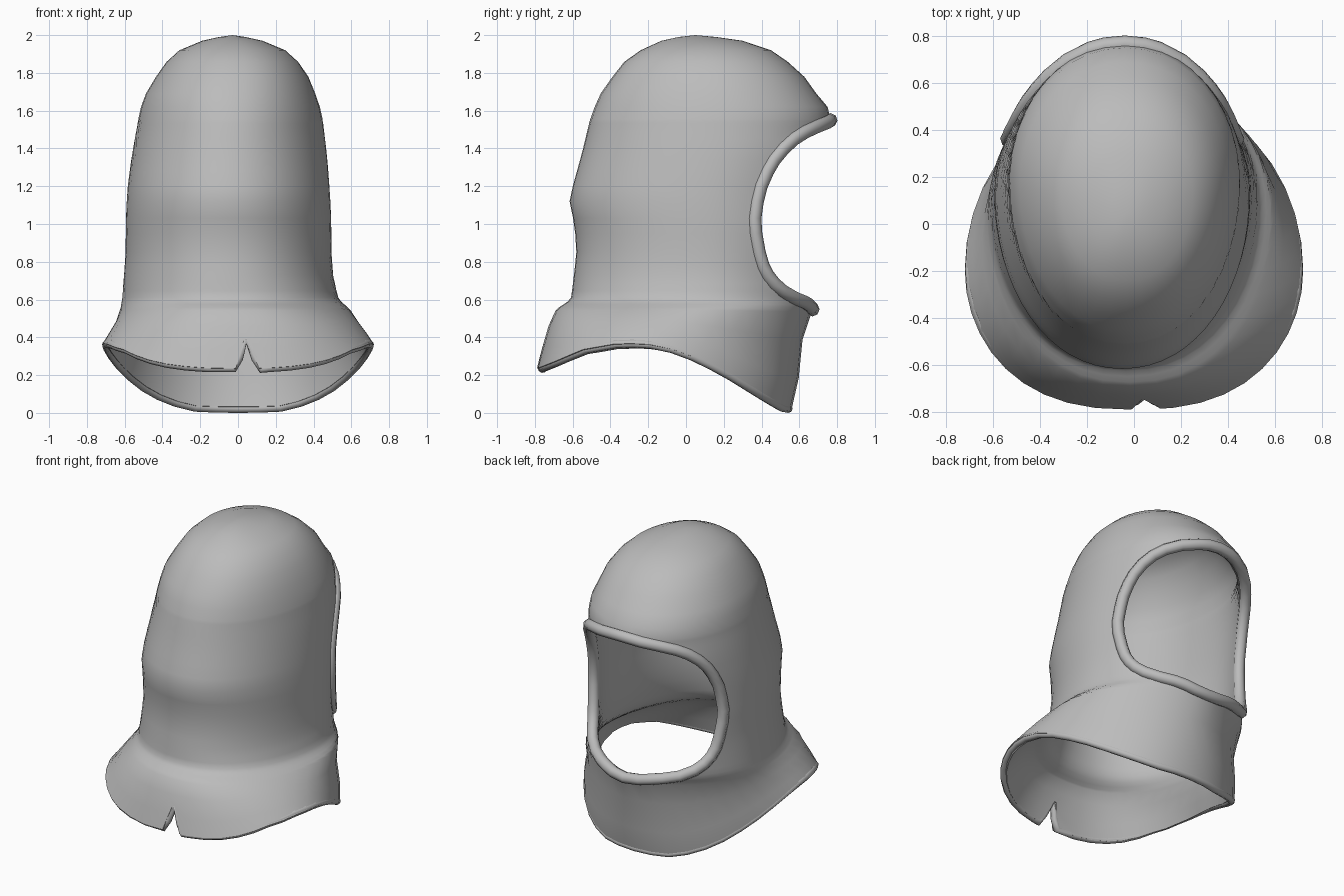
import bpy, bmesh, math

if "Cube" in bpy.data.objects:
    bpy.data.objects.remove(bpy.data.objects["Cube"])

N = 40            # steps around each ring

grey = bpy.data.materials.new("knit_grey")
grey.diffuse_color = (0.5, 0.5, 0.5, 1)
grey.use_nodes = True
grey.node_tree.nodes["Principled BSDF"].inputs["Base Color"].default_value = grey.diffuse_color


def interp(table, v):
    """Piecewise linear lookup in (key, value) pairs sorted by key."""
    if v <= table[0][0]:
        return table[0][1]
    for (a, p), (b, q) in zip(table, table[1:]):
        if v <= b:
            return p + (q - p) * (v - a) / (b - a)
    return table[-1][1]


# Hem height along y, and depth of the face opening edge along z
HEM = [(-.79, .235), (-.7, .27), (-.55, .335), (-.35, .37), (-.15, .36), (0, .315),
       (.2, .22), (.4, .10), (.52, .03), (.56, .023)]
OPEN = [(.548, .67), (.558, .66), (.575, .645), (.59, .62), (.61, .57), (.645, .51), (.685, .465),
        (.73, .43), (.78, .405), (.85, .385), (.95, .367), (1.03, .362), (1.12, .375), (1.2, .395),
        (1.28, .43), (1.34, .465), (1.4, .515), (1.45, .57), (1.485, .625), (1.515, .69),
        (1.535, .74), (1.545, .757), (1.55, .765)]
# Roundness of the front and back of the rings along z (lower is blunter)
FRONT = [(.5, 1.15), (.75, 1.15), (1.0, 1.05), (1.4, .97), (1.6, .97), (1.9, .9)]
BACK = [(.5, .85), (.7, .95), (1.5, .97), (1.8, .9)]

# Collar rings: blend from hem (0) to neck (1), back y, front y, half width, centre x, bluntness
COLLAR = [(0, -.79, .56, .72, 0, .95), (.3, -.765, .60, .69, 0, 1.0), (.7, -.73, .615, .64, -.005, 1.1)]
# Head sizes: z, back y, front y, half width, centre x
HEAD = [(.548, -.69, .67, .61, -.015), (.60, -.61, .69, .575, -.04), (.72, -.595, .70, .555, -.05),
        (.85, -.58, .71, .545, -.05), (1.0, -.59, .72, .545, -.05), (1.12, -.62, .73, .54, -.05),
        (1.2, -.60, .74, .535, -.05), (1.38, -.55, .765, .515, -.045), (1.55, -.51, .765, .49, -.04),
        (1.62, -.485, .755, .475, -.04), (1.69, -.455, .69, .45, -.04), (1.78, -.39, .63, .405, -.03),
        (1.86, -.33, .54, .35, -.03), (1.92, -.24, .45, .28, -.03), (1.97, -.13, .30, .16, -.03),
        (1.99, -.04, .16, .07, -.03)]


def ring(back, front, half, cx, edge, mid, pf, pb):
    """Egg-shaped ring from the front edge, round the back, to the other front edge."""
    c = back + (front - back) * mid
    start = 0
    if edge is not None and edge < front - 1e-5:
        start = math.acos((edge - c) / (front - c))
    pts = []
    for i in range(N + 1):
        t = start + (2 * math.pi - 2 * start) * i / N
        r, p = (front - c, pf) if math.cos(t) > 0 else (c - back, pb)
        s = math.sin(t) if 0 < i < N or start else 0
        pts.append((cx + half * math.copysign(abs(s) ** p, s), c + r * math.cos(t)))
    return pts


def tube(name, path, radius):
    """Closed round roll along a path."""
    cu = bpy.data.curves.new(name, 'CURVE')
    cu.dimensions = '3D'
    cu.bevel_depth = radius
    cu.bevel_resolution = 2
    sp = cu.splines.new('POLY')
    sp.points.add(len(path) - 1)
    for p, co in zip(sp.points, path):
        p.co = (*co, 1)
    sp.use_cyclic_u = True
    ob = bpy.data.objects.new(name, cu)
    bpy.context.collection.objects.link(ob)
    cu.materials.append(grey)
    bpy.context.view_layer.objects.active = ob
    ob.select_set(True)
    bpy.ops.object.convert(target='MESH')
    bpy.ops.object.shade_smooth_by_angle(angle=math.radians(60))
    bpy.context.object.select_set(False)


rows, rim_r, rim_l = [], [], []
for t, b, f, w, cx, pf in COLLAR:
    rows.append([(x, y, interp(HEM, y) * (1 - t) + .548 * t)
                 for x, y in ring(b, f, w, cx, None, .44 + .07 * t, pf, .8)])
levels = sorted({o[0] for o in OPEN} | {h[0] for h in HEAD if not .56 < h[0] < 1.54})
for z in levels:
    size = [interp([(h[0], h[k]) for h in HEAD], z) for k in range(1, 5)]
    inside = OPEN[0][0] <= z <= OPEN[-1][0]
    row = [(x, y, z) for x, y in ring(*size, interp(OPEN, z) if inside else None, .54,
                                      interp(FRONT, z), interp(BACK, z))]
    rows.append(row)
    if inside:
        rim_r.append(row[0])
        rim_l.append(row[-1])

# Hood shell
bm = bmesh.new()
grid = [[bm.verts.new(p) for p in row] for row in rows]
for a, b in zip(grid, grid[1:]):
    for i in range(N):
        bm.faces.new((a[i], b[i], b[i + 1], a[i + 1]))
apex = bm.verts.new((-.03, .05, 2.0))
for i in range(N):
    bm.faces.new((grid[-1][i], apex, grid[-1][i + 1]))
bmesh.ops.remove_doubles(bm, verts=bm.verts, dist=.0005)
# soften the surface without moving the open edges
bmesh.ops.smooth_vert(bm, verts=[v for v in bm.verts if not v.is_boundary and v.co.z < 1.9],
                      factor=.3, use_axis_x=True, use_axis_y=True, use_axis_z=True)
me = bpy.data.meshes.new("hood")
bm.to_mesh(me)
bm.free()
hood = bpy.data.objects.new("hood", me)
bpy.context.collection.objects.link(hood)
me.materials.append(grey)
sol = hood.modifiers.new("thickness", 'SOLIDIFY')
sol.thickness = .045
sol.offset = -1

# Wedge that cuts the slit in the back of the collar
verts = [(x, y, z) for y in (-1, -.5) for x, z in ((-.05, .1), (.17, .1), (.05, .38), (.03, .38))]
faces = [(0, 1, 2, 3), (7, 6, 5, 4)] + [(i, i + 4, (i + 1) % 4 + 4, (i + 1) % 4) for i in range(4)]
cm = bpy.data.meshes.new("slit_cutter")
cm.from_pydata(verts, [], faces)
cutter = bpy.data.objects.new("slit_cutter", cm)
bpy.context.collection.objects.link(cutter)
cut = hood.modifiers.new("slit", 'BOOLEAN')
cut.operation = 'DIFFERENCE'
cut.object = cutter
cut.solver = 'EXACT'
bpy.context.view_layer.objects.active = hood
hood.select_set(True)
bpy.ops.object.modifier_apply(modifier="thickness")
bpy.ops.object.modifier_apply(modifier="slit")
bpy.data.objects.remove(cutter)
bpy.ops.object.shade_smooth_by_angle(angle=math.radians(50))
hood.select_set(False)

# Rolled rim around the face opening, set slightly into the shell
tube("face_rim", [(-.05 + (x + .05) * .975, y, z) for x, y, z in rim_r + rim_l[-2:0:-1]], .037)

# Rolled hem around the collar, broken by the slit
right = [p for p in rows[0][:N // 2] if p[0] > .14 or p[1] > 0]
left = [p for p in rows[0][N // 2:N] if p[0] < -.05 or p[1] > 0]
slit = [(.13, -.785, .232), (.095, -.775, .29), (.045, -.75, .385), (.005, -.775, .29), (-.025, -.787, .235)]
hem = [(x * .968, y * .968, z) for x, y, z in right + slit + left]
tube("hem_roll", hem, .023)
